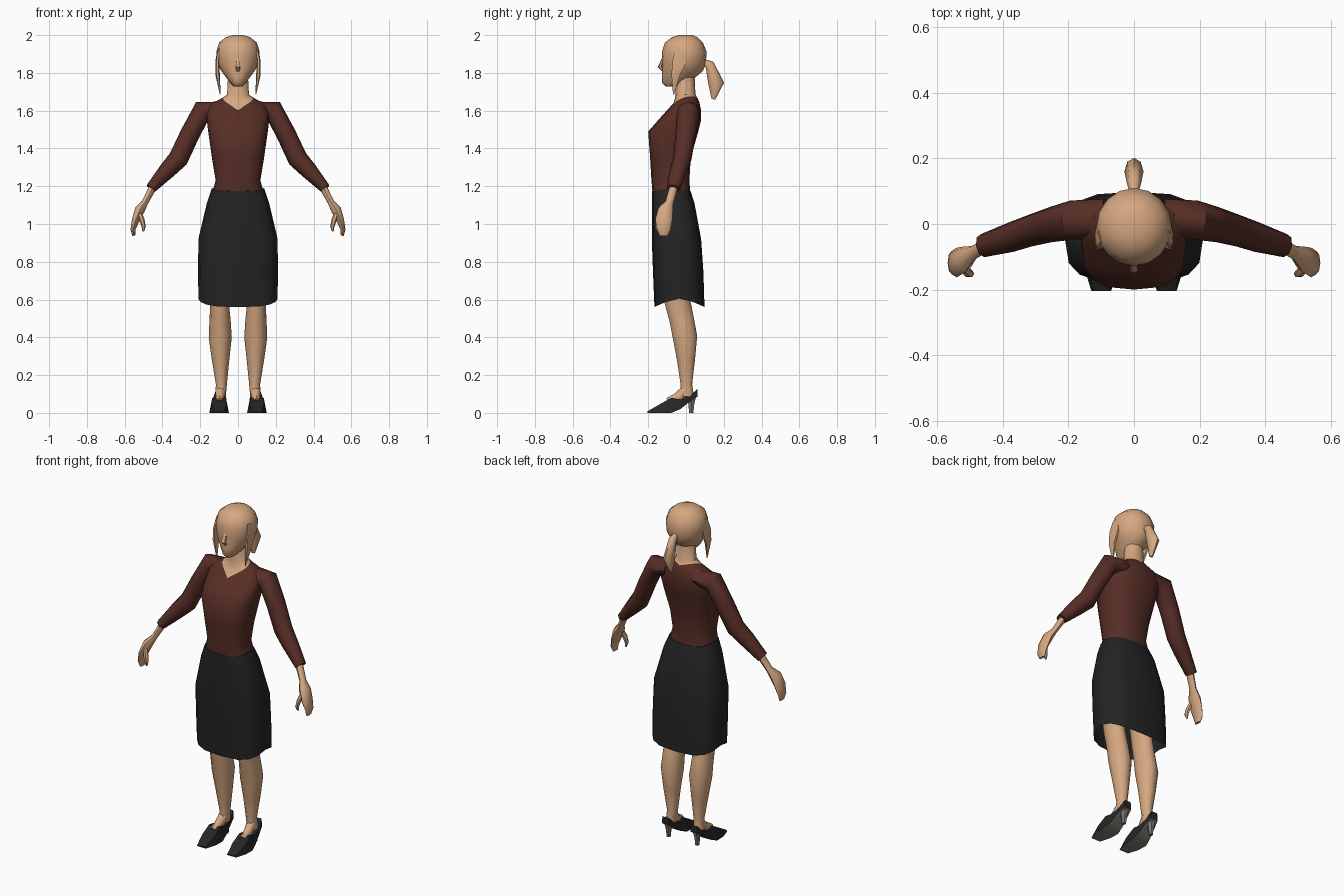
import bpy, bmesh, math
from mathutils import Vector


def material(name, rgb):
    m = bpy.data.materials.new(name)
    m.diffuse_color = (*rgb, 1)
    return m


SKIN = material("skin", (0.67, 0.39, 0.22))
SHIRT = material("maroon_knit", (0.095, 0.027, 0.019))
SKIRT = material("charcoal_cloth", (0.017, 0.017, 0.017))
SHOE = material("black_leather", (0.02, 0.02, 0.021))
SOLE = material("grey_sole", (0.21, 0.19, 0.17))


def loft(name, rings, mats, caps=(True, True), mirror=False, angle=50, edit=None):
    """Skin a list of equally long vertex rings."""
    bm = bmesh.new()
    loops = [[bm.verts.new(p) for p in ring] for ring in rings]
    n = len(loops[0])
    for a, b in zip(loops, loops[1:]):
        for i in range(n):
            j = (i + 1) % n
            bm.faces.new((a[i], a[j], b[j], b[i]))
    if caps[0]:
        bm.faces.new(loops[0][::-1])
    if caps[1]:
        bm.faces.new(loops[-1])
    bmesh.ops.recalc_face_normals(bm, faces=bm.faces)
    if edit:
        edit(bm)
    me = bpy.data.meshes.new(name)
    bm.to_mesh(me)
    bm.free()
    ob = bpy.data.objects.new(name, me)
    bpy.context.collection.objects.link(ob)
    for m in mats:
        me.materials.append(m)
    if mirror:
        ob.modifiers.new("mirror", 'MIRROR')
    bpy.ops.object.select_all(action='DESELECT')
    ob.select_set(True)
    bpy.context.view_layer.objects.active = ob
    bpy.ops.object.shade_smooth_by_angle(angle=math.radians(angle))
    return ob


def level(z, hw, yf, yb, power=2.0, dip=0.0, n=16):
    """Horizontal superellipse ring; dip lowers its front and back."""
    pts = []
    for k in range(n):
        a = 2 * math.pi * k / n
        c, s = math.cos(a), math.sin(a)
        x = math.copysign(abs(c) ** (2 / power), c) if abs(c) > 1e-6 else 0
        y = math.copysign(abs(s) ** (2 / power), s) if abs(s) > 1e-6 else 0
        pts.append((hw * x, (yf + yb) / 2 + (yb - yf) / 2 * y, z - dip * abs(s)))
    return pts


def tube(path, n=8, axis=(0, 1, 0)):
    """Rings across a path of (x, y, z, radius across axis, radius along axis)."""
    pts = [Vector(p[:3]) for p in path]
    rings = []
    for i, p in enumerate(path):
        before = (pts[i] - pts[i - 1]).normalized() if i else Vector()
        after = (pts[i + 1] - pts[i]).normalized() if i + 1 < len(pts) else Vector()
        t = (before + after).normalized()
        v = Vector(axis)
        v = (v - t * v.dot(t)).normalized()
        u = v.cross(t)
        rings.append([pts[i] + u * p[3] * math.cos(2 * math.pi * k / n)
                      + v * p[4] * math.sin(2 * math.pi * k / n) for k in range(n)])
    return rings


# Torso and neck: one skin, cut along a V neckline
def cut_neckline(bm):
    for s in (-1, 1):
        bmesh.ops.bisect_plane(bm, geom=bm.verts[:] + bm.edges[:] + bm.faces[:],
                               plane_co=(0, 0, 1.64), plane_no=(-0.42 * s, -0.38, 1))
    for f in bm.faces:
        c = f.calc_center_median()
        f.material_index = int(c.z > 1.64 + 0.38 * c.y + 0.42 * abs(c.x))


loft("torso", [
    level(1.172, .136, -.178, .022, 2.6), level(1.23, .118, -.183, .018, 2.6),
    level(1.35, .138, -.190, .025, 2.6), level(1.49, .158, -.200, .065, 2.8),
    level(1.55, .165, -.147, .080, 2.6), level(1.605, .165, -.098, .079, 2.4),
    level(1.64, .140, -.066, .072, 2.2), level(1.66, .095, -.060, .064),
    level(1.685, .058, -.056, .050), level(1.80, .052, -.050, .045)],
    [SHIRT, SKIN], edit=cut_neckline)

# Skirt, open at the hem
loft("skirt", [
    level(1.19, .138, -.180, .024, 2.6, .015), level(1.11, .165, -.181, .045, 2.8),
    level(0.92, .210, -.181, .080, 3), level(0.75, .211, -.175, .092, 3),
    level(0.605, .210, -.167, .098, 3, .045)], [SKIRT], caps=(True, False))

# Sleeves
loft("sleeve", tube([
    (.09, .018, 1.605, .043, .058), (.19, .012, 1.597, .058, .060),
    (.255, -.002, 1.475, .052, .054), (.316, -.020, 1.345, .053, .049),
    (.375, -.040, 1.283, .045, .046), (.462, -.066, 1.188, .028, .036)]),
    [SHIRT], mirror=True)

# Wrists, hands and thumbs
loft("hand", tube([
    (.445, -.062, 1.205, .021, .022), (.492, -.088, 1.115, .017, .022),
    (.520, -.108, 1.075, .027, .040), (.542, -.118, 1.020, .020, .045),
    (.556, -.118, 0.970, .013, .036), (.552, -.118, 0.938, .008, .022)]),
    [SKIN], mirror=True)
loft("thumb", tube([
    (.525, -.128, 1.07, .012, .014), (.508, -.148, 1.02, .014, .015),
    (.499, -.152, 0.985, .011, .012), (.502, -.148, 0.962, .005, .006)], 6),
    [SKIN], mirror=True)

# Legs with feet
loft("leg", tube([
    (.10, -.05, .82, .080, .085), (.098, -.048, .60, .048, .072),
    (.095, -.022, .49, .056, .068), (.094, -.005, .40, .061, .068),
    (.092, .000, .28, .046, .050), (.088, .002, .15, .029, .032),
    (.093, .006, .085, .028, .038)], 10), [SKIN], mirror=True)
loft("instep", tube([
    (.090, .005, .125, .028, .030), (.096, -.040, .080, .030, .024),
    (.099, -.085, .050, .034, .022)], 8, (1, 0, 0)), [SKIN], mirror=True)


# Shoes: box sections from toe to heel, with a grey underside
def section(y, zb, zt, wb, wt, cx=.1):
    return [(cx - wb, y, zb), (cx + wb, y, zb), (cx + wt, y, zt), (cx - wt, y, zt)]


def paint_sole(bm):
    for f in bm.faces:
        f.material_index = int(f.normal.z < -0.5)


loft("shoe", [
    section(-.205, 0, .008, .030, .026), section(-.14, 0, .045, .050, .038),
    section(-.078, 0, .080, .052, .036), section(-.03, .020, .072, .042, .036, .098),
    section(.02, .060, .088, .034, .033, .096), section(.06, .085, .128, .024, .020, .094)],
    [SHOE, SOLE], mirror=True, angle=30, edit=paint_sole)
loft("shoe_heel", tube([
    (.095, .030, .090, .026, .028), (.095, .028, .045, .016, .018),
    (.095, .028, 0, .012, .013)], 6), [SOLE], mirror=True)

# Head with cap of hair
loft("head", [
    level(1.728, .022, -.108, -.03), level(1.748, .042, -.126, .015),
    level(1.785, .070, -.127, .060), level(1.81, .088, -.126, .090),
    level(1.85, .110, -.125, .104), level(1.91, .115, -.128, .110),
    level(1.96, .100, -.112, .090), level(1.988, .066, -.075, .062),
    level(2.0, .030, -.040, .035)], [SKIN])
loft("nose", tube([
    (0, -.118, 1.885, .006, .008), (0, -.138, 1.832, .012, .014),
    (0, -.118, 1.808, .006, .010)], 6, (1, 0, 0)), [SKIN])

# Side locks and ponytail
loft("side_lock", tube([
    (.098, -.030, 1.93, .010, .030), (.110, -.035, 1.86, .010, .042),
    (.108, -.055, 1.79, .012, .026), (.094, -.066, 1.685, .002, .003)], 6),
    [SKIN], mirror=True)
loft("ponytail", tube([
    (0, .090, 1.862, .014, .012), (0, .125, 1.842, .026, .022),
    (0, .160, 1.745, .042, .029), (0, .145, 1.660, .010, .010)], 8, (1, 0, 0)),
    [SKIN])
